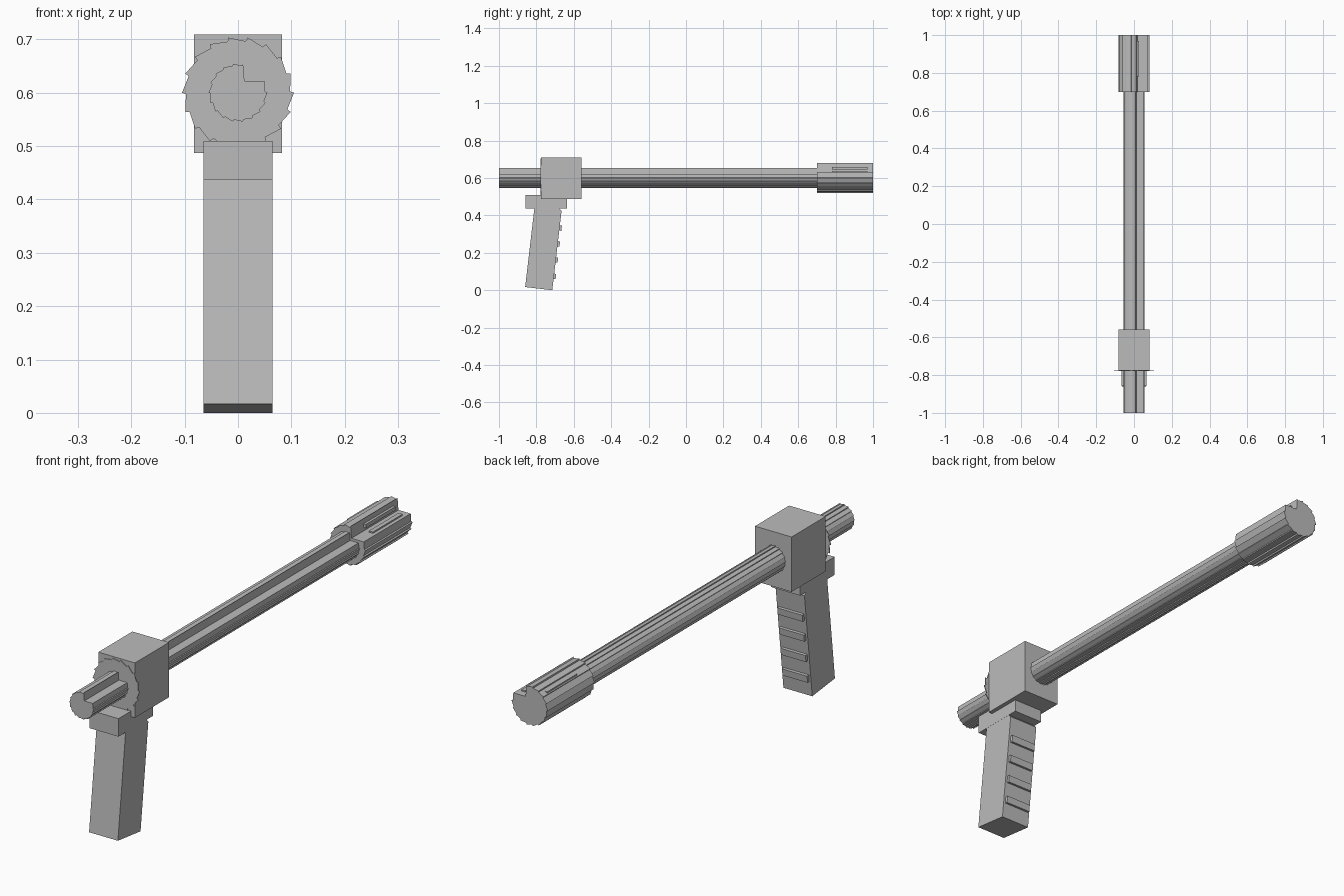
import bpy, bmesh, math
from mathutils import Vector

if "Cube" in bpy.data.objects:
    bpy.data.objects.remove(bpy.data.objects["Cube"])

GREY = bpy.data.materials.new("plain grey")
GREY.diffuse_color = (0.5, 0.5, 0.5, 1)
GREY.use_nodes = True
GREY.node_tree.nodes["Principled BSDF"].inputs["Base Color"].default_value = GREY.diffuse_color
AXIS_Z = 0.60


def finish(name, bm):
    bmesh.ops.recalc_face_normals(bm, faces=bm.faces)
    me = bpy.data.meshes.new(name)
    bm.to_mesh(me)
    bm.free()
    me.materials.append(GREY)
    ob = bpy.data.objects.new(name, me)
    bpy.context.collection.objects.link(ob)
    return ob


def prism(name, pts, axis, a, b):
    """Extrude a 2D profile along x (pts = y,z) or y (pts = x,z)."""
    bm = bmesh.new()
    place = (lambda p, t: (t, p[0], p[1])) if axis == 'x' else (lambda p, t: (p[0], t, p[1]))
    lo = [bm.verts.new(place(p, a)) for p in pts]
    hi = [bm.verts.new(place(p, b)) for p in pts]
    n = len(pts)
    bm.faces.new(lo)
    bm.faces.new(hi)
    for i in range(n):
        j = (i + 1) % n
        bm.faces.new((lo[i], lo[j], hi[j], hi[i]))
    return finish(name, bm)


def box(name, x, y, z):
    return prism(name, [(y[0], z[0]), (y[1], z[0]), (y[1], z[1]), (y[0], z[1])], 'x', x[0], x[1])


def ratchet(r, stepped):
    """Saw-toothed round outline, optionally with a square step cut at upper right."""
    pts = []
    for k in range(18):
        ang = 20 * k
        if stepped and 20 < ang < 80:
            continue
        for a, rr in ((ang, r), (ang + 1.5, r * 0.93)):
            if stepped and 20 <= a < 80:
                continue
            t = math.radians(a)
            pts.append((rr * math.cos(t), AXIS_Z + rr * math.sin(t)))
        if stepped and ang == 0:
            # wall and floor of the step
            pts.append((0.90 * r, AXIS_Z + 0.40 * r))
            pts.append((0.22 * r, AXIS_Z + 0.40 * r))
    return pts


# barrel and muzzle share the stepped, fluted section
prism("barrel", ratchet(0.055, True), 'y', -1.0, 0.98)
R = 0.081
prism("muzzle", ratchet(R, True), 'y', 0.70, 1.0)

# thin vent ribs on the muzzle
box("vent_rib_wall", (0.01, 0.026), (0.78, 0.97), (0.645, 0.66))
box("vent_rib_floor", (0.04, 0.058), (0.78, 0.97), (0.625, 0.638))
box("vent_rib_left", (-0.058, -0.042), (0.78, 0.97), (0.645, 0.66))

# receiver block with toothed plate on its rear face
box("receiver_block", (-0.082, 0.082), (-0.776, -0.558), (0.487, 0.709))
prism("toothed_plate", ratchet(0.105, False), 'y', -0.779, -0.7755)

# grip mount and raked grip
box("grip_mount", (-0.065, 0.065), (-0.857, -0.637), (0.437, 0.51))
bottom_back, bottom_front = Vector((-0.86, 0.017)), Vector((-0.715, 0.0))
up = Vector((0.017, 0.145)).normalized()
out = Vector((up.y, -up.x))
prism("grip", [bottom_back, bottom_front, bottom_front + up * 0.428, bottom_front + up * 0.445 - out * 0.02,
               bottom_back + up * 0.445], 'x', -0.0645, 0.0645)

# finger ridges on the grip
for i, h in enumerate((0.075, 0.163, 0.25, 0.335)):
    c = bottom_front + up * h
    prism("grip_ridge_%d" % (i + 1),
          [c - out * 0.01 - up * 0.014, c + out * 0.011 - up * 0.014,
           c + out * 0.011 + up * 0.014, c - out * 0.01 + up * 0.014], 'x', -0.056, 0.056)
